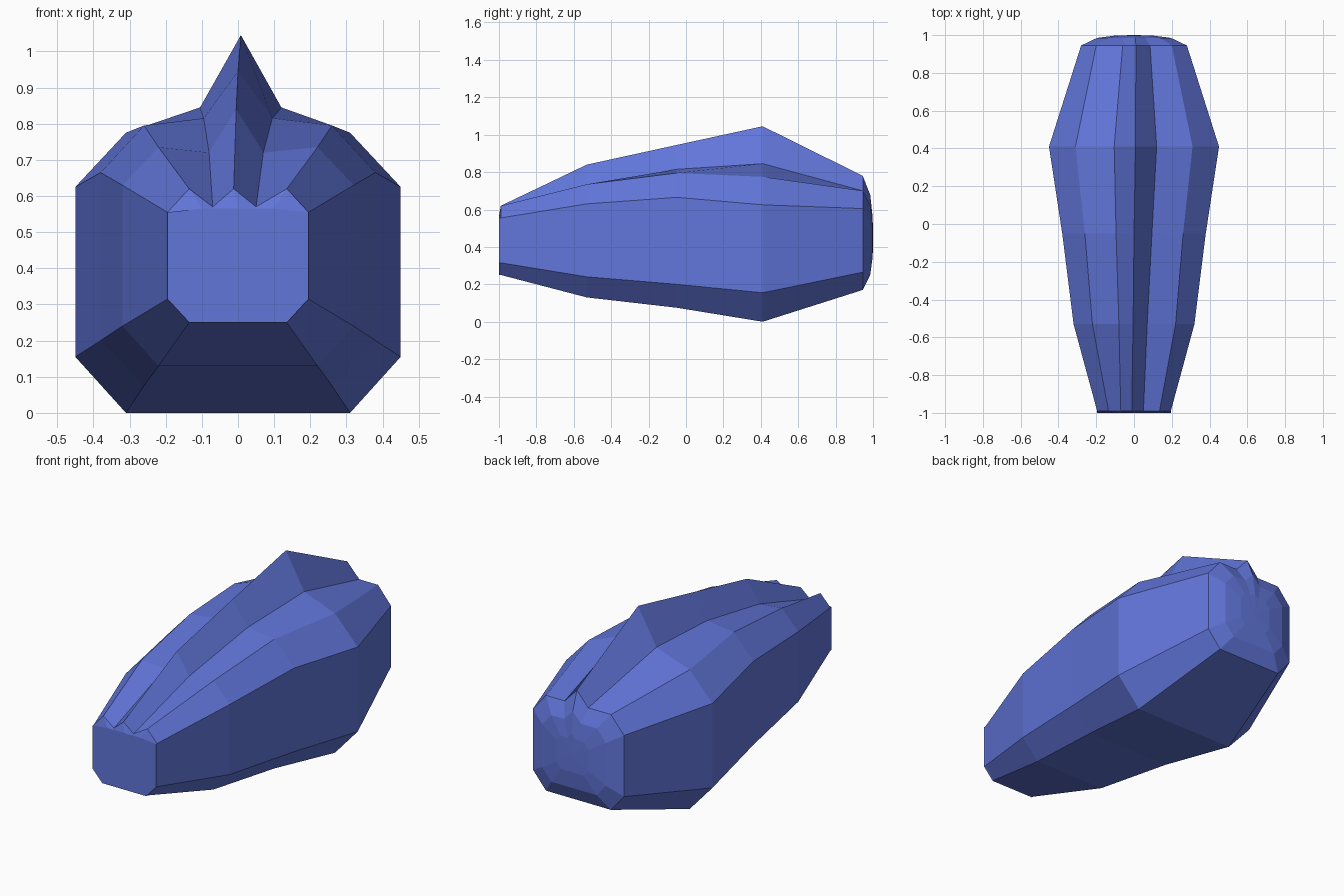
import bpy, bmesh

if "Cube" in bpy.data.objects:
    bpy.data.objects.remove(bpy.data.objects["Cube"])

# Cross-sections: y, half width, corner half width, bottom z, lower side z, upper side z,
# shoulder z, then (x, z) of the left fin foot, fin crest and right fin foot
sections = [
    (-0.99, 0.195, 0.135, 0.25, 0.315, 0.555, 0.62, (-0.07, 0.57), (-0.012, 0.62), (0.05, 0.57)),
    (-0.53, 0.32, 0.22, 0.13, 0.24, 0.63, 0.735, (-0.08, 0.72), (-0.005, 0.84), (0.07, 0.72)),
    (-0.05, 0.38, 0.26, 0.075, 0.20, 0.665, 0.795, (-0.095, 0.815), (0.0, 0.945), (0.095, 0.815)),
    (0.41, 0.45, 0.31, 0.0, 0.155, 0.625, 0.775, (-0.105, 0.845), (0.008, 1.045), (0.12, 0.845)),
    (0.945, 0.28, 0.20, 0.17, 0.265, 0.605, 0.70, (-0.06, 0.70), (0.01, 0.78), (0.085, 0.70)),
]


def outline(s):
    y, w, c, zb, zl, zu, zt, left, crest, right = s
    pts = [(-c, zb), (c, zb), (w, zl), (w, zu), (c, zt), right, crest, left,
           (-c, zt), (-w, zu), (-w, zl)]
    return [(x, y, z) for x, z in pts]


rings = [outline(s) for s in sections]

# Flat nose plate, trimmed level below the ridges
nose = []
for i, (x, y, z) in enumerate(rings[0]):
    if i in (4, 8):
        x *= 0.73
    elif i == 6:
        x = 0.0
    nose.append((x, -1.0, min(z, 0.565)))
rings.insert(0, nose)

# Shallow domed tail, built from shrinking rings
tail = rings[-1]
for k, y in ((0.70, 0.985), (0.35, 0.998)):
    rings.append([(x * k, y, 0.44 + (z - 0.44) * k) for x, _, z in tail])

bm = bmesh.new()
loops = [[bm.verts.new(p) for p in r] for r in rings]
n = len(loops[0])
for a, b in zip(loops, loops[1:]):
    for i in range(n):
        j = (i + 1) % n
        bm.faces.new((a[i], a[j], b[j], b[i]))
bm.faces.new(loops[0])
tip = bm.verts.new((0, 1.0, 0.44))
for i in range(n):
    bm.faces.new((loops[-1][i], loops[-1][(i + 1) % n], tip))
bmesh.ops.recalc_face_normals(bm, faces=bm.faces)

mesh = bpy.data.meshes.new("finned_body")
bm.to_mesh(mesh)
bm.free()
body = bpy.data.objects.new("finned_body", mesh)
bpy.context.collection.objects.link(body)

blue = bpy.data.materials.new("blue")
blue.diffuse_color = (0.12, 0.18, 0.70, 1)
blue.use_nodes = True
blue.node_tree.nodes["Principled BSDF"].inputs["Base Color"].default_value = blue.diffuse_color
mesh.materials.append(blue)
